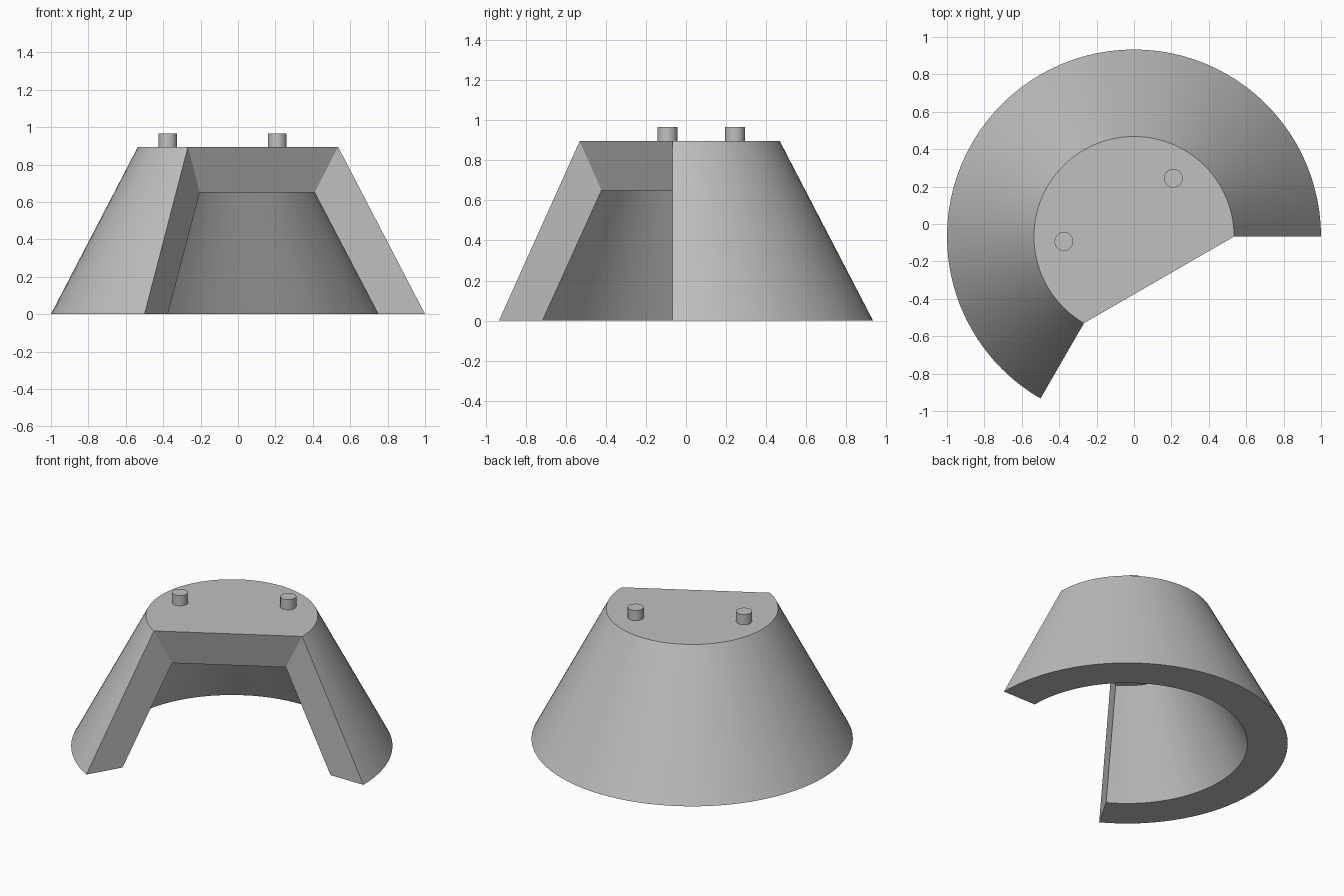
import bpy
import bmesh
from math import radians, cos, sin
from mathutils import Vector

cube = bpy.data.objects.get("Cube")
if cube:
    bpy.data.objects.remove(cube, do_unlink=True)

AXIS_Y = -0.067
SWEEP = radians(240)
SEGMENTS = 64
TOP = 0.895

grey = bpy.data.materials.new("plain grey")
grey.use_nodes = True
grey.diffuse_color = (0.53, 0.53, 0.53, 1)
grey.node_tree.nodes["Principled BSDF"].inputs["Base Color"].default_value = grey.diffuse_color


def finish(bm, name):
    bmesh.ops.recalc_face_normals(bm, faces=bm.faces)
    mesh = bpy.data.meshes.new(name)
    bm.to_mesh(mesh)
    bm.free()
    mesh.materials.append(grey)
    obj = bpy.data.objects.new(name, mesh)
    bpy.context.collection.objects.link(obj)
    bpy.ops.object.select_all(action='DESELECT')
    obj.select_set(True)
    bpy.context.view_layer.objects.active = obj
    bpy.ops.object.shade_smooth_by_angle(angle=radians(25))
    return obj


def polar(radius, angle, z):
    return Vector((radius * cos(angle), AXIS_Y + radius * sin(angle), z))


# Open conical shell: wall profile (radius, height) swept part of a turn
profile = [(1.0, 0), (0.535, TOP), (0.41, 0.65), (0.75, 0)]
bm = bmesh.new()
outer_low, outer_top, inner_top, inner_low = [
    [bm.verts.new(polar(r, SWEEP * i / SEGMENTS, z)) for i in range(SEGMENTS + 1)]
    for r, z in profile]

# Outer wall, inner wall and bottom rim
for a, b in ((outer_low, outer_top), (inner_top, inner_low), (inner_low, outer_low)):
    for i in range(SEGMENTS):
        bm.faces.new((a[i], a[i + 1], b[i + 1], b[i]))

# Flat roof and ceiling, each closed by a chord
bm.faces.new(outer_top)
bm.faces.new(inner_top)

# Ends of the wall and the sloping front edge of the roof
for i in (0, -1):
    bm.faces.new((outer_low[i], outer_top[i], inner_top[i], inner_low[i]))
bm.faces.new((outer_top[0], outer_top[-1], inner_top[-1], inner_top[0]))
finish(bm, "conical_shell")

# Two round pegs on the roof
for name, angle in (("left_peg", 56), ("right_peg", 184)):
    bm = bmesh.new()
    bmesh.ops.create_cone(bm, cap_ends=True, segments=32, radius1=0.05,
                          radius2=0.05, depth=0.07)
    bmesh.ops.translate(bm, verts=bm.verts,
                        vec=polar(0.376, radians(angle), TOP + 0.035))
    finish(bm, name)
